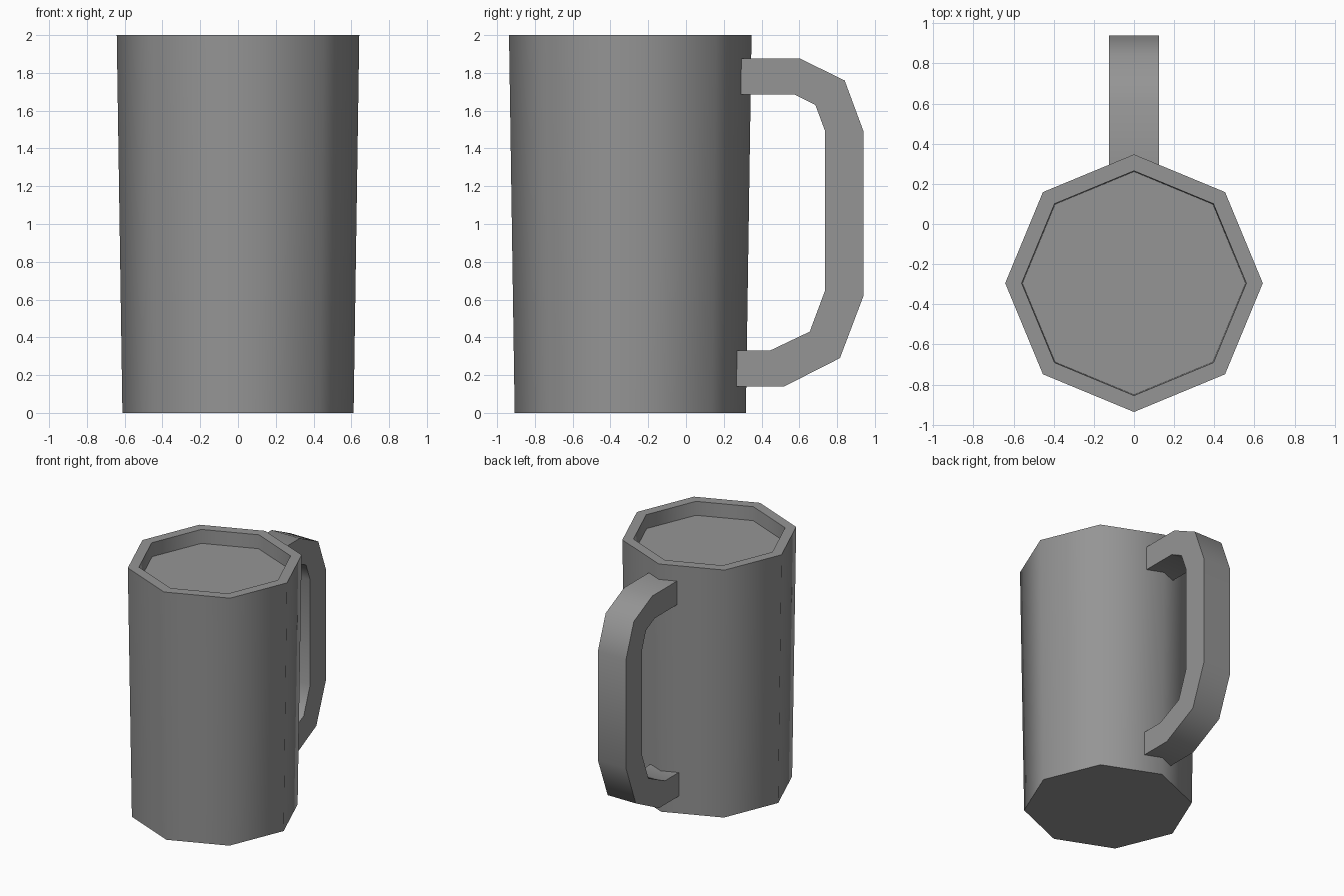
import bpy, bmesh, math

cube = bpy.data.objects.get("Cube")
if cube:
    bpy.data.objects.remove(cube, do_unlink=True)

grey = bpy.data.materials.new("mid_grey")
grey.use_nodes = True
colour = (0.3, 0.3, 0.3, 1)
grey.diffuse_color = colour
grey.node_tree.nodes["Principled BSDF"].inputs["Base Color"].default_value = colour


def finish(bm, name):
    """Turn a bmesh into a smooth object with sharp corners kept."""
    bmesh.ops.recalc_face_normals(bm, faces=bm.faces)
    mesh = bpy.data.meshes.new(name)
    bm.to_mesh(mesh)
    bm.free()
    mesh.materials.append(grey)
    obj = bpy.data.objects.new(name, mesh)
    bpy.context.collection.objects.link(obj)
    bpy.ops.object.select_all(action='DESELECT')
    obj.select_set(True)
    bpy.context.view_layer.objects.active = obj
    bpy.ops.object.shade_smooth_by_angle(angle=math.radians(50))
    return obj


def bridge(bm, a, b):
    """Join two equal closed rings with quads."""
    n = len(a)
    for i in range(n):
        j = (i + 1) % n
        bm.faces.new((a[i], a[j], b[j], b[i]))


# Mug body: tapered octagon with a rim and a shallow recess
SIDES, CENTRE_Y = 8, -0.295
profile = [(0.612, 0), (0.642, 2), (0.56, 2), (0.556, 1.89)]
bm = bmesh.new()
rings = []
for radius, z in profile:
    angles = [math.tau * i / SIDES for i in range(SIDES)]
    rings.append([bm.verts.new((radius * math.cos(a),
                                CENTRE_Y + radius * math.sin(a), z))
                  for a in angles])
for lower, upper in zip(rings, rings[1:]):
    bridge(bm, lower, upper)
bm.faces.new(rings[0])
bm.faces.new(rings[-1])
finish(bm, "mug_body")

# Handle: matching outer and inner bends, given a square section
outer = [(0.29, 1.875), (0.605, 1.875), (0.84, 1.76), (0.94, 1.49),
         (0.94, 0.62), (0.815, 0.29), (0.52, 0.14), (0.265, 0.14)]
inner = [(0.29, 1.685), (0.575, 1.685), (0.685, 1.63), (0.737, 1.49),
         (0.737, 0.65), (0.655, 0.43), (0.445, 0.33), (0.265, 0.33)]
HALF_WIDTH = 0.125
bm = bmesh.new()
sections = []
for (yo, zo), (yi, zi) in zip(outer, inner):
    corners = [(-HALF_WIDTH, yo, zo), (HALF_WIDTH, yo, zo),
               (HALF_WIDTH, yi, zi), (-HALF_WIDTH, yi, zi)]
    sections.append([bm.verts.new(c) for c in corners])
for a, b in zip(sections, sections[1:]):
    bridge(bm, a, b)
bm.faces.new(sections[0])
bm.faces.new(sections[-1])
finish(bm, "handle")
